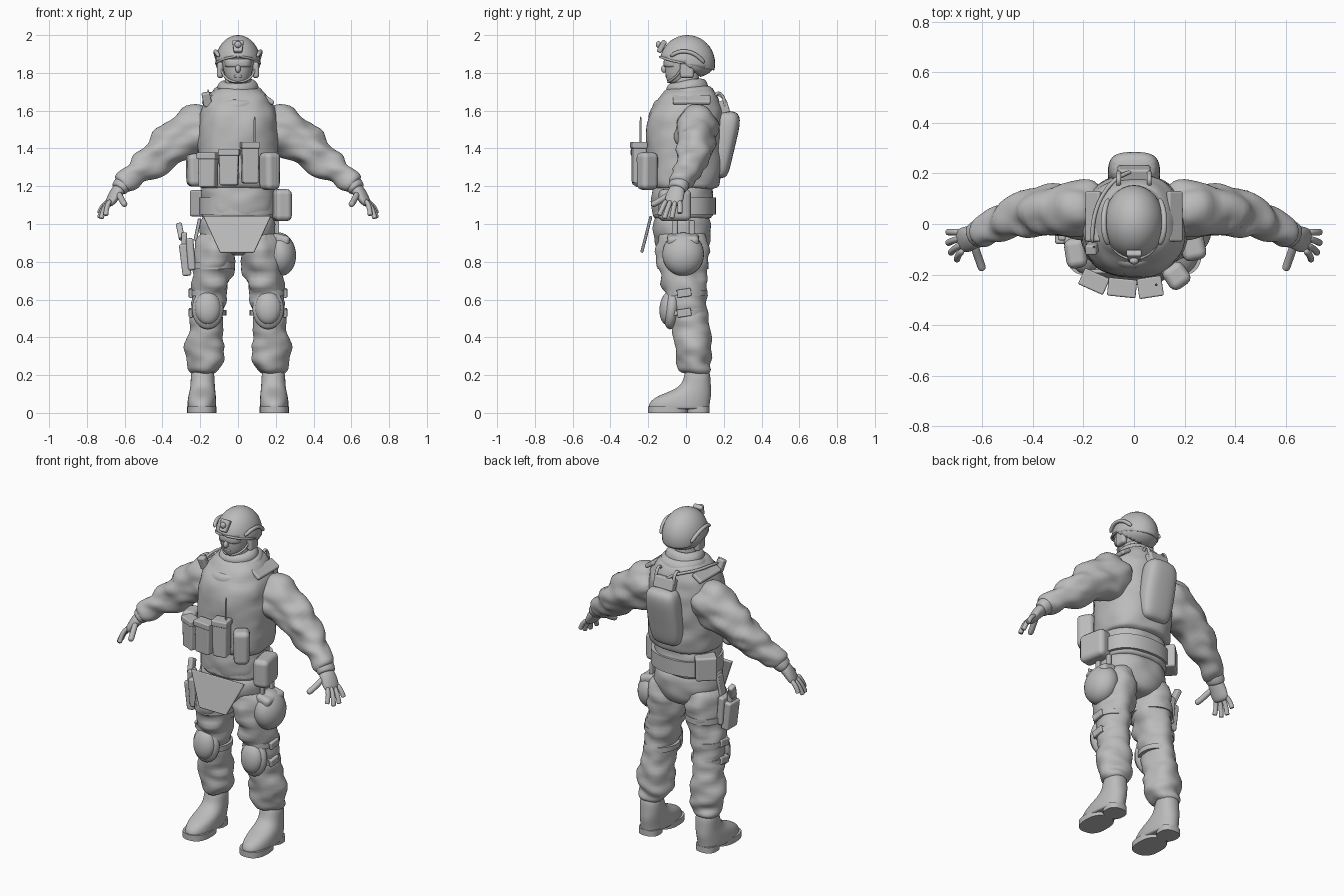
import bpy, bmesh, math
from mathutils import Vector, Euler, Matrix, noise

if "Cube" in bpy.data.objects:
    bpy.data.objects.remove(bpy.data.objects["Cube"])

grey = bpy.data.materials.new("plain_grey")
grey.use_nodes = True
grey.diffuse_color = (.5, .5, .5, 1)
grey.node_tree.nodes["Principled BSDF"].inputs["Base Color"].default_value = (.5, .5, .5, 1)


def finish(name, bm, mirror=False, levels=0, bevel=0, wrinkle=0, solid=0):
    """Turn a bmesh into a smooth object, with optional modifiers and cloth folds."""
    bmesh.ops.recalc_face_normals(bm, faces=bm.faces)
    me = bpy.data.meshes.new(name)
    bm.to_mesh(me)
    bm.free()
    ob = bpy.data.objects.new(name, me)
    bpy.context.collection.objects.link(ob)
    if levels:
        ob.modifiers.new("Round", 'SUBSURF').levels = levels
        ob.modifiers["Round"].render_levels = levels
    if wrinkle:
        dg = bpy.context.evaluated_depsgraph_get()
        dg.update()
        ob.data = me = bpy.data.meshes.new_from_object(ob.evaluated_get(dg))
        ob.modifiers.clear()
        normals = [v.normal.copy() for v in me.vertices]
        for v, n in zip(me.vertices, normals):
            p = Vector((v.co.x * 9, v.co.y * 9, v.co.z * 17))
            v.co += n * wrinkle * noise.noise(p)
    if solid:
        m = ob.modifiers.new("Thickness", 'SOLIDIFY')
        m.thickness, m.offset = solid, -1
    if bevel:
        m = ob.modifiers.new("Bevel", 'BEVEL')
        m.width, m.segments, m.harden_normals = bevel, 3, True
    if mirror:
        ob.modifiers.new("Mirror", 'MIRROR').use_clip = False
    me.materials.clear()
    me.materials.append(grey)
    for o in bpy.context.selected_objects:
        o.select_set(False)
    ob.select_set(True)
    bpy.context.view_layer.objects.active = ob
    if levels or bevel:
        for f in me.polygons:
            f.use_smooth = True
    else:
        bpy.ops.object.shade_smooth_by_angle(angle=math.radians(40))
    return ob


def loft(name, rings, follow=False, power=1, n=20, levels=2, **kw):
    """Skin rings of (x, y, z, radius a, radius b); follow turns them along the path."""
    bm = bmesh.new()
    rows = []
    centres = [Vector(r[:3]) for r in rings]
    for i, (c, r) in enumerate(zip(centres, rings)):
        u, v = Vector((1, 0, 0)), Vector((0, 1, 0))
        if follow:
            t = (centres[min(i + 1, len(rings) - 1)] - centres[max(i - 1, 0)]).normalized()
            u = t.cross(Vector((0, 0, 1)))
            u = u.normalized() if u.length > .05 else Vector((1, 0, 0))
            v = u.cross(t)
        row = []
        for k in range(n):
            a = math.tau * k / n
            ca, sa = (math.copysign(abs(f) ** power, f) for f in (math.cos(a), math.sin(a)))
            row.append(bm.verts.new(c + u * ca * r[3] + v * sa * r[4]))
        rows.append(row)
    for a, b in zip(rows, rows[1:]):
        for k in range(n):
            bm.faces.new((a[k], a[(k + 1) % n], b[(k + 1) % n], b[k]))
    bm.faces.new(rows[0])
    bm.faces.new(rows[-1])
    return finish(name, bm, levels=levels, **kw)


def tube(name, points, radius, **kw):
    return loft(name, [(*p, radius, radius) for p in points], follow=True, n=8, **kw)


def band(name, x, y, z, a, b, height, **kw):
    """Strap round a limb or the waist."""
    h = height / 2
    return loft(name, [(x, y, z - h, a, b), (x, y, z + h, a, b)], n=40, levels=0, **kw)


def box(name, loc, size, rot=(0, 0, 0), taper=1, bevel=.015, **kw):
    """Bevelled box; taper scales its lower end."""
    bm = bmesh.new()
    bmesh.ops.create_cube(bm, size=1)
    turn = Euler(rot).to_matrix()
    for v in bm.verts:
        s = taper if v.co.z < 0 else 1
        p = Vector((v.co.x * size[0] * s, v.co.y * size[1], v.co.z * size[2]))
        v.co = turn @ p + Vector(loc)
    return finish(name, bm, bevel=bevel, **kw)


def ball(name, loc, radii, rot=(0, 0, 0), cut=None, **kw):
    """Ellipsoid, optionally trimmed below a plane (point, normal)."""
    bm = bmesh.new()
    m = Matrix.LocRotScale(Vector(loc), Euler(rot), Vector(radii))
    bmesh.ops.create_uvsphere(bm, u_segments=32, v_segments=20, radius=1, matrix=m)
    if cut:
        bmesh.ops.bisect_plane(bm, geom=bm.verts[:] + bm.edges[:] + bm.faces[:],
                               plane_co=cut[0], plane_no=cut[1], clear_inner=True)
    return finish(name, bm, **kw)


def scarf_roll(name, loc, a, b, r, tilt):
    """Closed ring of cloth round the neck."""
    bm = bmesh.new()
    turn, n, m = Euler((tilt, 0, 0)).to_matrix(), 32, 10
    rows = []
    for i in range(n):
        t = math.tau * i / n
        rows.append([])
        for j in range(m):
            s = math.tau * j / m
            w = r * math.cos(s)
            p = Vector(((a + w) * math.cos(t), (b + w) * math.sin(t), r * 1.3 * math.sin(s)))
            rows[-1].append(bm.verts.new(turn @ p + Vector(loc)))
    for i in range(n):
        for j in range(m):
            p, q, k = rows[i], rows[(i + 1) % n], (j + 1) % m
            bm.faces.new((p[j], q[j], q[k], p[k]))
    finish(name, bm, levels=1, wrinkle=.012)


# Torso, jacket hem and hips
loft("vest", [(0, -.01, 1.18, .195, .175), (0, -.01, 1.2, .21, .19), (0, -.01, 1.3, .215, .2),
              (0, -.01, 1.42, .215, .205), (0, -.01, 1.54, .215, .205), (0, .005, 1.62, .2, .185),
              (0, .015, 1.68, .16, .155), (0, .02, 1.73, .11, .12)], power=.85, wrinkle=.01)
loft("jacket_hem", [(0, -.015, 1.02, .185, .15), (0, -.015, 1.04, .2, .165), (0, -.02, 1.12, .197, .165),
                    (0, -.02, 1.2, .195, .165), (0, -.02, 1.26, .19, .16)], power=.9, wrinkle=.012)
band("belt", 0, -.01, 1.095, .207, .168, .09, power=.9)
loft("hips", [(0, -.02, 1.08, .18, .14), (0, -.02, 1, .205, .158), (0, -.02, .92, .205, .155),
              (0, -.015, .86, .15, .13), (0, -.01, .83, .06, .08)], power=.9, wrinkle=.01)
box("groin_flap", (-.005, -.21, .945), (.36, .016, .2), rot=(-.25, 0, 0), taper=.5, bevel=.006)

# Trousers and boots
loft("trouser_leg", [(.11, -.02, .98, .09, .13), (.12, -.02, .88, .115, .145), (.13, -.015, .78, .112, .13),
                     (.14, -.01, .68, .102, .118), (.155, 0, .6, .092, .108), (.16, .01, .52, .09, .1),
                     (.165, .03, .44, .088, .097), (.17, .035, .36, .103, .102), (.172, .04, .29, .106, .098),
                     (.18, .05, .24, .09, .087), (.187, .06, .2, .066, .07)], wrinkle=.022, mirror=True)
loft("boot", [(.187, .06, .25, .062, .068), (.187, .06, .16, .064, .071), (.188, .035, .12, .068, .1),
              (.19, -.01, .09, .074, .145), (.192, -.035, .055, .077, .163), (.192, -.037, .025, .076, .163),
              (.192, -.037, .018, .07, .155)], power=.9, mirror=True)
for part, y, a, b in (("boot_heel", .065, .062, .06), ("boot_sole", -.095, .077, .106)):
    loft(part, [(.192, y, 0, a, b), (.192, y, .035, a, b)], power=.8, n=32, levels=0, mirror=True)

# Knee pads
ball("knee_pad_rim", (.16, -.075, .55), (.083, .045, .108), rot=(-.1, 0, 0), mirror=True)
ball("knee_pad", (.16, -.095, .555), (.068, .045, .088), rot=(-.1, 0, 0), mirror=True)
for i, z in enumerate((.635, .53)):
    band(f"knee_strap_{i}", .158, .002, z, .096, .108, .03, mirror=True)
    box(f"knee_buckle_{i}", (.25, -.01, z), (.022, .075, .042), rot=(.15, 0, 0), bevel=.006, mirror=True)

# Sleeves
loft("sleeve", [(.12, .05, 1.53, .11, .11), (.2, .06, 1.5, .125, .135), (.28, .055, 1.47, .115, .122),
                (.36, .05, 1.42, .1, .108), (.44, .035, 1.345, .09, .092), (.5, .015, 1.305, .08, .08),
                (.56, -.01, 1.262, .065, .068), (.6, -.03, 1.225, .058, .058), (.625, -.042, 1.2, .05, .05)],
     follow=True, wrinkle=.022, mirror=True)

# Gloves
loft("glove_cuff", [(.598, -.03, 1.225, .05, .045), (.608, -.035, 1.212, .056, .05),
                    (.628, -.046, 1.188, .053, .045), (.635, -.05, 1.18, .045, .035)], follow=True, mirror=True)
loft("palm", [(.615, -.04, 1.2, .04, .034), (.645, -.055, 1.165, .05, .033), (.668, -.063, 1.13, .052, .027),
              (.69, -.069, 1.095, .045, .018)], follow=True, mirror=True)
tips = ((.7, -.142, 1.045), (.725, -.115, 1.028), (.735, -.075, 1.03), (.735, -.032, 1.055))
for i, tip in enumerate(tips):
    tip = Vector(tip)
    root = Vector((.675, -.103, 1.13)).lerp(Vector((.685, -.032, 1.125)), i / 3)
    mid = root.lerp(tip, .5) + Vector((.008, 0, .004))
    tube(f"finger_{i}", [root, mid, tip.lerp(mid, .15), tip], .0145, mirror=True)
tube("thumb", [(.635, -.07, 1.17), (.62, -.12, 1.135), (.605, -.16, 1.11), (.597, -.185, 1.1)], .018, mirror=True)

# Neck and scarf
loft("neck", [(0, .01, 1.65, .08, .08), (0, 0, 1.73, .07, .07), (0, 0, 1.84, .07, .07)])
scarf_roll("scarf_top", (0, .01, 1.715), .075, .082, .033, .15)
scarf_roll("scarf_middle", (0, .01, 1.675), .105, .115, .036, .14)
scarf_roll("scarf_lower", (0, -.005, 1.635), .125, .14, .034, .12)

# Head
loft("head", [(0, -.05, 1.742, .03, .035), (0, -.045, 1.752, .052, .055), (0, -.03, 1.785, .07, .08),
              (0, -.015, 1.82, .08, .097), (0, -.01, 1.86, .086, .102), (0, 0, 1.92, .085, .1),
              (0, 0, 1.95, .05, .06)])
ball("nose", (0, -.114, 1.822), (.014, .018, .022), rot=(-.3, 0, 0))
box("lips", (0, -.098, 1.783), (.042, .02, .014), bevel=.006)
loft("goggles", [(0, -.062, 1.828, .064, .05), (0, -.062, 1.836, .072, .058),
                 (0, -.062, 1.868, .074, .058), (0, -.06, 1.876, .066, .05)], power=.8)
box("ear_cup", (.094, .005, 1.815), (.036, .075, .085), bevel=.016, mirror=True)
tube("chin_strap", [(.09, -.02, 1.83), (.08, -.045, 1.785), (.045, -.085, 1.757), (0, -.098, 1.75)], .007, mirror=True)

# Helmet
ball("helmet_shell", (0, .007, 1.85), (.12, .147, .15), cut=((0, 0, 1.848), (0, .24, 1)), solid=.014)
ball("helmet_back", (0, .015, 1.85), (.118, .138, .08), cut=((0, .05, 1.8), (0, .65, .75)), solid=.01)
tube("helmet_rail", [(.1, -.085, 1.885), (.118, -.045, 1.915), (.122, .02, 1.915),
                     (.113, .07, 1.885), (.1, .1, 1.85)], .012, mirror=True)
tube("helmet_rim", [(0, -.143, 1.887), (.06, -.125, 1.88), (.103, -.07, 1.862), (.121, 0, 1.848)], .007, mirror=True)
box("visor_mount", (0, -.128, 1.94), (.062, .028, .07), rot=(-.5, 0, 0), taper=.7, bevel=.008)
ball("mount_knob", (0, -.146, 1.95), (.018, .014, .018))

# Chest pouches and radio
chest = (("magazine_pouch_right", (-.158, -.225, 1.285), (.1, .06, .18), -.42),
         ("magazine_pouch_middle", (-.047, -.25, 1.3), (.105, .062, .19), -.1),
         ("radio_pouch", (.064, -.248, 1.325), (.09, .07, .22), .15),
         ("utility_pouch_left", (.168, -.205, 1.28), (.095, .1, .2), .6),
         ("utility_pouch_right", (-.23, -.115, 1.285), (.085, .12, .175), .15))
for name, loc, size, turn in chest:
    soft = "utility" in name
    box(name, loc, size, rot=(0, 0, turn), taper=.92, bevel=.03 if soft else .01)
    if not soft:
        lid = Vector(loc) + Vector((0, -.002, size[2] * .42))
        box(name + "_lid", lid, (size[0] + .008, size[1] + .01, .035), rot=(0, 0, turn), bevel=.007)
tube("antenna", [(.088, -.24, 1.4), (.088, -.24, 1.5), (.088, -.24, 1.575)], .006)

# Belt bags, thigh bag and holster
box("hip_bag_left", (.228, -.06, 1.1), (.095, .17, .17), rot=(0, 0, .2), bevel=.03)
box("belt_box_right", (-.185, .075, 1.11), (.12, .09, .14), rot=(0, 0, .75), bevel=.012)
ball("thigh_bag", (.222, -.015, .84), (.085, .11, .115), rot=(0, -.1, 0))
box("thigh_bag_flap", (.225, -.015, .915), (.1, .17, .06), rot=(0, .25, 0), bevel=.025)
for i, y in enumerate((-.06, .03)):
    box(f"thigh_bag_strap_{i}", (.208, y, .975), (.02, .03, .09), bevel=.006)
box("holster", (-.278, -.03, .81), (.055, .1, .17), rot=(0, -.1, 0), taper=.85, bevel=.012)
box("holster_plate", (-.25, -.03, .84), (.04, .13, .17), rot=(0, -.08, 0), bevel=.012)
box("pistol_slide", (-.285, -.035, .905), (.03, .06, .1), bevel=.008)
box("pistol_grip", (-.305, -.01, .96), (.032, .045, .09), rot=(-.45, -.2, 0), bevel=.01)
box("holster_hanger", (-.215, -.03, .97), (.018, .05, .12), rot=(0, .2, 0), bevel=.005)
band("thigh_strap", -.132, -.015, .78, .117, .135, .035)

# Back pack, shoulder gear and hose
loft("back_pack", [(0, .17, 1.24, .065, .035), (0, .178, 1.27, .095, .05), (0, .19, 1.36, .105, .058),
                   (0, .21, 1.47, .105, .065), (0, .225, 1.56, .1, .068), (0, .22, 1.6, .075, .045)], power=.7)
box("pack_lid", (0, .2, 1.62), (.13, .05, .07), rot=(.3, 0, 0), bevel=.01)
box("shoulder_strap", (.16, .03, 1.658), (.07, .2, .025), rot=(0, .6, 0), bevel=.01, mirror=True)
box("shoulder_mic", (-.165, -.095, 1.66), (.045, .04, .075), rot=(.25, -.2, 0), bevel=.008)
tube("mic_aerial", [(-.155, -.09, 1.68), (-.16, -.09, 1.715)], .005)
tube("hose", [(-.165, -.08, 1.68), (-.165, 0, 1.695), (-.145, .08, 1.69), (-.1, .155, 1.69),
              (-.05, .195, 1.68), (0, .21, 1.64)], .009)
for i, x in enumerate((-.06, .06)):
    tube(f"pack_loop_{i}", [(x, .14, 1.66), (x, .17, 1.705), (x, .2, 1.68), (x, .21, 1.61)], .01)
